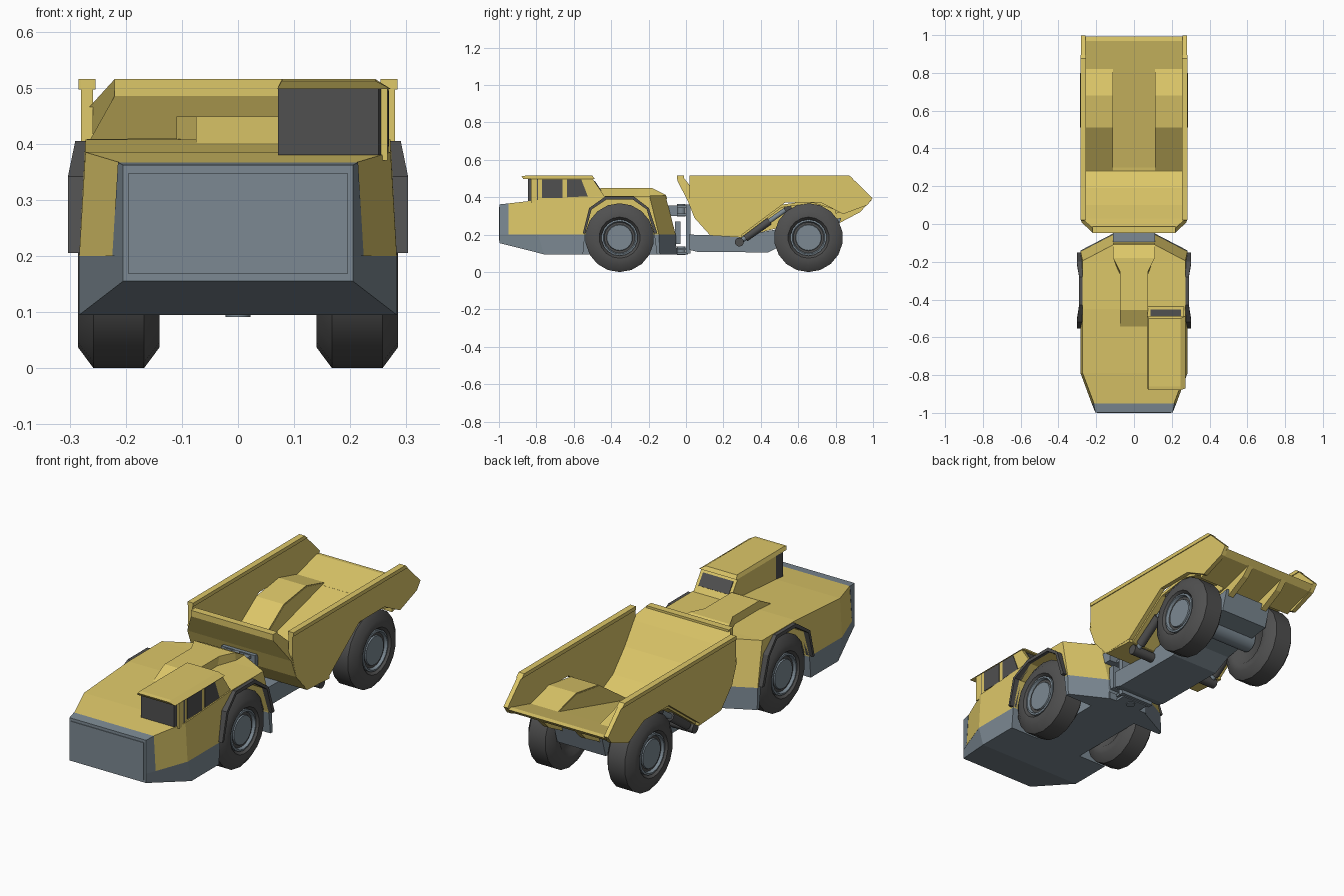
import bpy, bmesh, math
from mathutils import Vector, Matrix

if "Cube" in bpy.data.objects:
    bpy.data.objects.remove(bpy.data.objects["Cube"])


def material(name, rgb):
    m = bpy.data.materials.new(name)
    m.diffuse_color = (*rgb, 1)
    m.use_nodes = True
    m.node_tree.nodes["Principled BSDF"].inputs["Base Color"].default_value = m.diffuse_color
    return m


YELLOW = material("yellow_paint", (0.72, 0.57, 0.14))
GREY = material("grey_steel", (0.20, 0.25, 0.29))
DARK = material("dark_rubber", (0.08, 0.08, 0.08))


def make(name, verts, faces, mat):
    me = bpy.data.meshes.new(name)
    me.from_pydata(verts, [], faces)
    bm = bmesh.new()
    bm.from_mesh(me)
    bmesh.ops.recalc_face_normals(bm, faces=bm.faces)
    bm.to_mesh(me)
    bm.free()
    me.materials.append(mat)
    ob = bpy.data.objects.new(name, me)
    bpy.context.collection.objects.link(ob)
    return ob


def prism(name, pts, x0, x1, mat, both=False):
    """Side profile (y, z) extruded in x, optionally mirrored to the other side."""
    n, verts, faces = len(pts), [], []
    for s in ((1, -1) if both else (1,)):
        o = len(verts)
        verts += [(s * x, y, z) for x in (x0, x1) for y, z in pts]
        faces += [[o + i for i in range(n)], [o + n + i for i in range(n)]]
        faces += [[o + i, o + (i + 1) % n, o + n + (i + 1) % n, o + n + i] for i in range(n)]
    return make(name, verts, faces, mat)


def box(name, x, y, z, mat, both=False):
    return prism(name, [(y[0], z[0]), (y[1], z[0]), (y[1], z[1]), (y[0], z[1])], *x, mat, both)


def hull(name, bottom, top, mat):
    """Symmetric body lofted along y from matching half outlines (x, y, z)."""
    verts, faces = [], []
    for b, t in zip(bottom, top):
        verts += [b, (-b[0], b[1], b[2]), (-t[0], t[1], t[2]), t]
    n = len(bottom)
    for i in range(n - 1):
        faces += [[4*i + j, 4*i + (j + 1) % 4, 4*i + 4 + (j + 1) % 4, 4*i + 4 + j] for j in range(4)]
    faces += [[0, 1, 2, 3], [4*n - 4 + j for j in range(4)]]
    return make(name, verts, faces, mat)


def rod(name, a, b, r, mat, seg=12):
    a, b = Vector(a), Vector(b)
    bm = bmesh.new()
    rot = (b - a).to_track_quat('Z', 'Y').to_matrix().to_4x4()
    bmesh.ops.create_cone(bm, cap_ends=True, segments=seg, radius1=r, radius2=r,
                          depth=(b - a).length, matrix=Matrix.Translation((a + b) / 2) @ rot)
    me = bpy.data.meshes.new(name)
    bm.to_mesh(me)
    bm.free()
    me.materials.append(mat)
    ob = bpy.data.objects.new(name, me)
    bpy.context.collection.objects.link(ob)
    smooth(ob, 35)
    return ob


def smooth(ob, angle):
    bpy.ops.object.select_all(action='DESELECT')
    ob.select_set(True)
    bpy.context.view_layer.objects.active = ob
    bpy.ops.object.shade_smooth_by_angle(angle=math.radians(angle))


def lathe(name, profile, centre, side, mat, seg=18):
    """Revolve (x, radius) points about the axle line."""
    n, verts, faces = len(profile), [], []
    for k in range(seg):
        a = 2 * math.pi * k / seg
        verts += [(side * (centre[0] + x), centre[1] + r * math.sin(a), centre[2] - r * math.cos(a))
                  for x, r in profile]
        k2 = (k + 1) % seg
        faces += [[k*n + i, k*n + i + 1, k2*n + i + 1, k2*n + i] for i in range(n - 1)]
    for i in (0, n - 1):
        faces.append([k*n + i for k in range(seg)])
    ob = make(name, verts, faces, mat)
    smooth(ob, 50)


# Wheels and axles
for label, y in (("front", -0.355), ("rear", 0.655)):
    for s, tag in ((1, "right"), (-1, "left")):
        c = (0.2125, y, 0.184)
        lathe(f"{label}_{tag}_tyre", [(-.055, .09), (-.0725, .11), (-.0725, .147), (-.045, .184),
                                      (.045, .184), (.0725, .147), (.0725, .11), (.055, .097)], c, s, DARK)
        lathe(f"{label}_{tag}_rim", [(.0, .097), (.066, .097), (.068, .088), (.05, .08),
                                     (.05, .072), (.062, .068)], c, s, GREY)
    rod(f"{label}_axle", (-0.15, y, 0.184), (0.15, y, 0.184), 0.05, GREY)

# Front unit: grey lower hull, yellow upper hull, grey nose
lower = hull("lower_hull",
             [(.205, -.997, .155), (.283, -.76, .095), (.283, -.14, .095), (.11, -.05, .095)],
             [(.205, -.997, .2), (.283, -.79, .2), (.283, -.145, .2), (.11, -.055, .2)], GREY)
upper = hull("upper_hull",
             [(.224, -.95, .2), (.283, -.79, .2), (.283, -.45, .2), (.283, -.145, .2), (.11, -.055, .2)],
             [(.212, -.95, .367), (.272, -.79, .385), (.272, -.45, .408), (.272, -.195, .408),
              (.11, -.11, .41)], YELLOW)
hull("nose", [(.205, -.997, .2), (.224, -.95, .2)], [(.205, -.997, .362), (.214, -.95, .367)], GREY)
box("nose_panel", (-.195, .195), (-1, -.98), (.168, .348), GREY)

# Wheel arches cut through both hulls
inner = [(-.54, .205), (-.505, .335), (-.425, .388), (-.285, .388), (-.21, .335), (-.17, .205)]
cutter = prism("arch_cutter", [(-.555, .05)] + inner + [(-.15, .05)], .13, .4, DARK, True)
cutter.hide_render = True
for ob in (lower, upper):
    mod = ob.modifiers.new("arch", 'BOOLEAN')
    mod.operation, mod.object, mod.solver = 'DIFFERENCE', cutter, 'EXACT'
    bpy.context.view_layer.objects.active = ob
    bpy.ops.object.modifier_apply(modifier="arch")
bpy.data.objects.remove(cutter)

# Flared dark fenders
outer = [(-.552, .205), (-.518, .342), (-.43, .405), (-.28, .405), (-.198, .342), (-.152, .205)]
fender = prism("front_fenders", outer + inner[::-1], .265, .303, DARK, True)
for v in fender.data.vertices:
    if v.co.z > .38 and abs(v.co.x) > .3:
        v.co.x *= .29 / .303

# Hood hump
hull("hood_hump", [(.075, -.555, .395), (.075, -.27, .39), (.11, -.17, .39), (.11, -.1, .39)],
     [(.075, -.455, .449), (.075, -.25, .449), (.11, -.18, .449), (.11, -.108, .412)], YELLOW)

# Cab with roof and windows
prism("cab", [(-.83, .37), (-.83, .5), (-.5, .5), (-.425, .39)], .072, .266, YELLOW)
roof = prism("cab_roof", [(-.87, .498), (-.88, .512), (-.86, .515), (-.5, .515), (-.488, .498)],
             .07, .272, YELLOW)
for v in roof.data.vertices:
    if v.co.z > .51:
        v.co.x = min(max(v.co.x, .078), .245)
screen = box("windscreen", (.071, .268), (-.845, -.79), (.38, .5), DARK)
for v in screen.data.vertices:
    if v.co.x > .2 and v.co.y < -.8:
        v.co.x = .25
prism("side_window_front", [(-.77, .395), (-.77, .495), (-.66, .495), (-.66, .395)], .2, .269, DARK)
prism("side_window_rear", [(-.635, .4), (-.635, .495), (-.56, .495), (-.525, .405)], .2, .269, DARK)
prism("rear_window", [(-.487, .487), (-.452, .436), (-.46, .43), (-.495, .48)], .088, .25, DARK)

# Articulation joint
for label, z0, z1 in (("lower", .095, .13), ("upper", .30, .355)):
    box(f"{label}_front_hinge", (-.11, .11), (-.1, -.045), (z0, z1), GREY)
    for k, z in enumerate((z0, z1 - .012)):
        box(f"{label}_hinge_plate_{k}", (-.07, .07), (-.06, .01), (z, z + .012), GREY)
    rod(f"{label}_hinge_pin", (0, -.025, z0 - .004), (0, -.025, z1 + .008), .022, GREY)
box("joint_panel", (-.1, .1), (-.06, -.03), (.15, .27), GREY)
box("rear_joint_plate", (-.09, .09), (0, .025), (.1, .36), GREY)

# Rear chassis
prism("rear_chassis", [(.015, .2), (.015, .12), (.06, .108), (.44, .105), (.53, .15), (.8, .19),
                       (.83, .29), (.3, .195)], -.13, .13, GREY)

# Dump bed: front wall, floor, side walls, wheel humps, rim
front = prism("bed_front", [(-.045, .515), (-.045, .485), (.01, .38), (.045, .29), (.13, .195), (.3, .185),
                            (.3, .208), (.28, .205), (.19, .25), (.1, .35), (.03, .45), (-.02, .515)],
              -.279, .279, YELLOW)
for v in front.data.vertices:
    if v.co.y < 0:
        v.co.x *= .22 / .279
prism("bed_floor", [(.29, .205), (.82, .348), (.82, .318), (.29, .185)], -.12, .12, YELLOW)
prism("bed_tail", [(.8, .343), (.97, .388), (.993, .385), (.965, .36), (.8, .312)], -.265, .265, YELLOW)
prism("bed_sides", [(.02, .515), (.875, .515), (.997, .395), (.97, .358), (.84, .31), (.72, .372),
                    (.53, .372), (.3, .2), (.13, .197), (.045, .29), (.015, .4)], .258, .28, YELLOW, True)
prism("wheel_humps", [(.28, .203), (.51, .36), (.68, .385), (.825, .347), (.825, .325), (.68, .37),
                      (.51, .345), (.3, .188)], .112, .26, YELLOW, True)
prism("hump_walls", [(.28, .195), (.51, .355), (.68, .38), (.825, .345), (.82, .32)],
      .11, .122, YELLOW, True)
prism("bed_rim", [(.02, .497), (.02, .515), (.875, .515), (.895, .497)], .254, .284, YELLOW, True)
box("bed_front_rim", (-.22, .22), (-.047, -.012), (.495, .515), YELLOW)
prism("tail_ribs", [(.76, .315), (.97, .362), (.93, .32), (.82, .262), (.76, .27)], .085, .115, YELLOW, True)

# Tipping cylinders
for s, tag in ((1, "right"), (-1, "left")):
    x = s * .225
    a, b = Vector((x, .285, .16)), Vector((x, .545, .342))
    rod(f"{tag}_cylinder_barrel", a.lerp(b, .12), a.lerp(b, .62), .021, DARK)
    rod(f"{tag}_cylinder_rod", a, b, .013, GREY)
    rod(f"{tag}_cylinder_lower_eye", (s * .12, .285, .16), (s * .25, .285, .16), .024, DARK)
    rod(f"{tag}_cylinder_upper_eye", (s * .2, .545, .342), (s * .25, .545, .342), .02, DARK)
